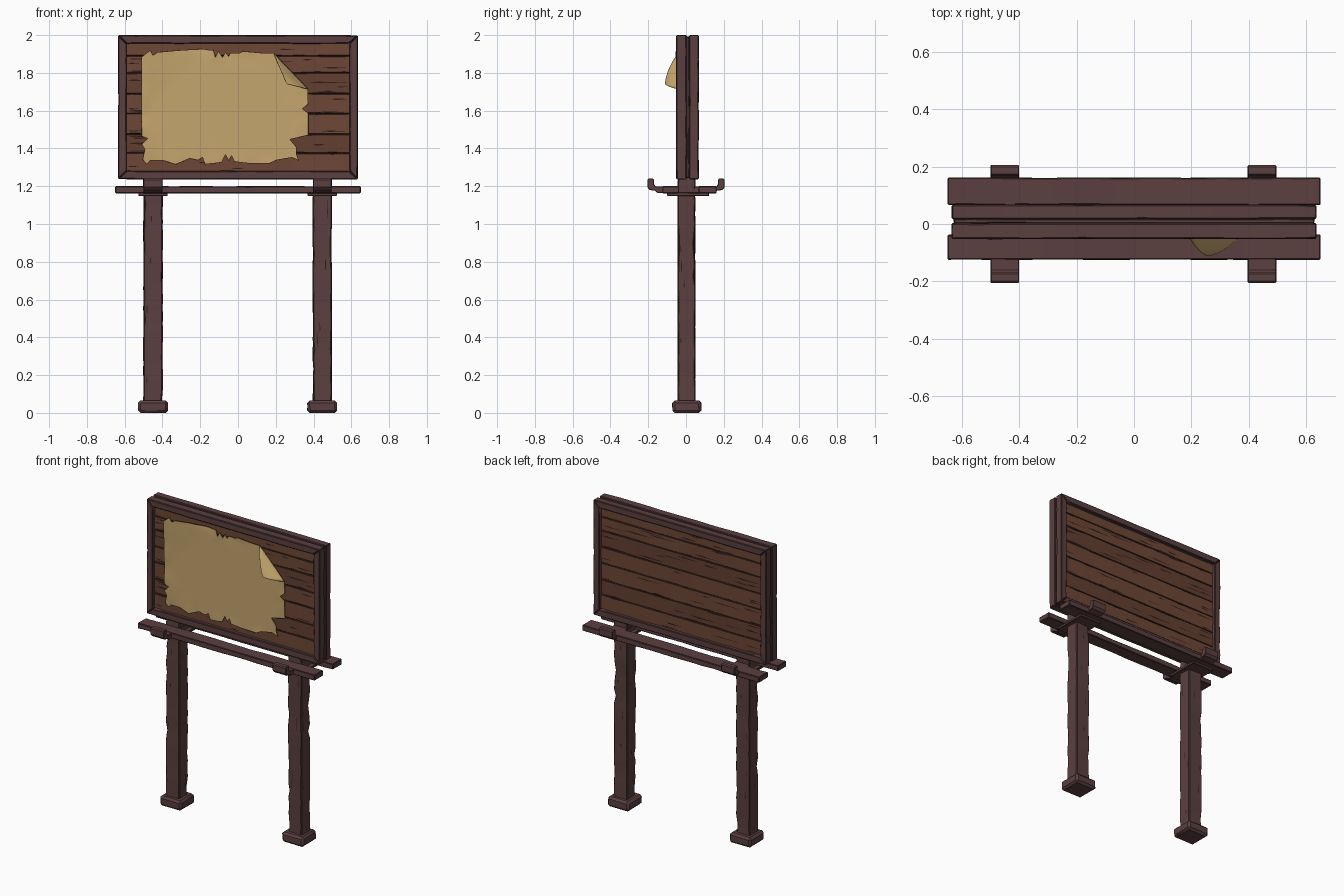
import bpy, bmesh, math, random
from mathutils import Vector, noise

if "Cube" in bpy.data.objects:
    bpy.data.objects.remove(bpy.data.objects["Cube"])
random.seed(7)

def mat(name, col):
    m = bpy.data.materials.new(name)
    m.diffuse_color = (*col, 1)
    m.use_nodes = True
    m.node_tree.nodes["Principled BSDF"].inputs["Base Color"].default_value = m.diffuse_color
    return m

FRAME = mat("purple_brown_wood", (0.105, 0.050, 0.051))
EDGE = mat("dark_wood_edge", (0.050, 0.024, 0.025))
PLANK = mat("brown_plank", (0.155, 0.062, 0.036))
PLANK2 = mat("brown_plank_deep", (0.125, 0.050, 0.030))
CRACK = mat("dark_crack", (0.030, 0.013, 0.011))
PAPER = mat("old_paper", (0.56, 0.38, 0.155))
PAPER_EDGE = mat("paper_edge", (0.20, 0.12, 0.045))

def finish(bm, name, mats, angle=35):
    me = bpy.data.meshes.new(name)
    for f in bm.faces:
        f.smooth = True
    bm.to_mesh(me)
    bm.free()
    for m in mats:
        me.materials.append(m)
    me.set_sharp_from_angle(angle=math.radians(angle))
    ob = bpy.data.objects.new(name, me)
    bpy.context.collection.objects.link(ob)
    return ob

def beam(name, lo, hi, axis, mats=(FRAME, EDGE), bevel=0.004, cuts=10, amp=0.004, miter=None):
    """Worn timber: bevelled box, sliced along its axis, sides pushed in by noise."""
    lo, hi = Vector(lo), Vector(hi)
    mid, size = (lo + hi) / 2, hi - lo
    bm = bmesh.new()
    bmesh.ops.create_cube(bm, size=1)
    for v in bm.verts:
        s = v.co.copy()
        v.co = Vector([mid[i] + s[i] * size[i] for i in range(3)])
        if miter and s[miter[0]] * miter[1] > 0:
            v.co[axis] -= math.copysign(miter[2], s[axis])
    bmesh.ops.bevel(bm, geom=bm.edges[:], offset=bevel, segments=1, profile=0.5,
                    affect='EDGES', material=1, clamp_overlap=True)
    no = Vector((0, 0, 0))
    no[axis] = 1
    pad = miter[2] if miter else bevel * 1.5
    for i in range(cuts):
        p = mid.copy()
        t = (i + random.uniform(0.2, 0.8)) / cuts
        p[axis] = lo[axis] + pad + t * (size[axis] - 2 * pad)
        bmesh.ops.bisect_plane(bm, geom=bm.verts[:] + bm.edges[:] + bm.faces[:],
                               plane_co=p, plane_no=no)
    off = Vector((random.uniform(0, 50), 0, 0))
    for v in bm.verts:
        q = v.co * 9
        q[axis] *= 2.0
        n = max(0.0, noise.noise(q + off) + 0.15)
        for a in range(3):
            if a != axis:
                v.co[a] -= math.copysign(min(1, n) * amp, v.co[a] - mid[a])
    bmesh.ops.recalc_face_normals(bm, faces=bm.faces[:])
    return finish(bm, name, mats)

# Posts, feet, collars and hooked brackets
for side, x in (("left", -0.45), ("right", 0.446)):
    beam(side + "_post", (x - .052, -.045, .04), (x + .052, .05, 1.25), 2, bevel=.006, cuts=22, amp=.009)
    beam(side + "_foot", (x - .08, -.073, 0), (x + .08, .082, .066), 2, (FRAME, FRAME), .013, 1, .004)
    beam(side + "_collar", (x - .078, -.1, 1.148), (x + .078, .122, 1.166), 0, bevel=.003, cuts=2, amp=.001)
    half = [(.15, 1.164), (.165, 1.176), (.192, 1.18), (.205, 1.195), (.205, 1.234),
            (.199, 1.24), (.174, 1.24), (.169, 1.234), (.169, 1.21), (.16, 1.198)]
    prof = half + [(-y, z) for y, z in reversed(half)]
    bm = bmesh.new()
    f = bm.faces.new([bm.verts.new((x - .05, y, z)) for y, z in prof])
    r = bmesh.ops.extrude_face_region(bm, geom=[f])
    bmesh.ops.translate(bm, vec=(.1, 0, 0), verts=[g for g in r['geom'] if isinstance(g, bmesh.types.BMVert)])
    bmesh.ops.recalc_face_normals(bm, faces=bm.faces[:])
    ends = [e for g in bm.faces if len(g.verts) > 4 for e in g.edges]
    bmesh.ops.bevel(bm, geom=ends, offset=.003, segments=1, profile=.5, affect='EDGES', material=1)
    finish(bm, side + "_hook_bracket", (FRAME, EDGE))

# Walkway planks in front of and behind the board
beam("front_walkway_plank", (-.65, -.125, 1.162), (.65, -.036, 1.2), 0, cuts=14)
beam("back_walkway_plank", (-.65, .065, 1.162), (.65, .162, 1.2), 0, cuts=14)

# Two mitred frames around a recessed core frame
X, Z0, Z1, W = .635, 1.236, 2.0, .046
for name, y0, y1, inset in (("front_frame", -.053, .004, 0), ("core_frame", .0, .02, .007),
                            ("back_frame", .016, .068, 0)):
    x, z0, z1 = X - inset, Z0 + inset, Z1 - inset
    w = W - inset
    beam(name + "_top", (-x, y0, z1 - w), (x, y1, z1), 0, miter=(2, -1, w), bevel=.005)
    beam(name + "_bottom", (-x, y0, z0), (x, y1, z0 + w), 0, miter=(2, 1, w), bevel=.005)
    beam(name + "_left", (-x, y0, z0), (-x + w, y1, z1), 2, miter=(0, 1, w), bevel=.005)
    beam(name + "_right", (x - w, y0, z0), (x, y1, z1), 2, miter=(0, -1, w), bevel=.005)

# Board planks, with a dark backing seen through the gaps
PF, PB = -.032, .046
beam("board_backing", (-.61, PF + .008, 1.26), (.61, PB - .008, 1.98), 0, (CRACK, CRACK), cuts=1, amp=0)
seams = [1.262, 1.375, 1.475, 1.585, 1.69, 1.80, 1.89, 1.975]
for i, (a, b) in enumerate(zip(seams, seams[1:])):
    beam(f"board_plank_{i + 1}", (-.605, PF, a), (.605, PB, b), 0,
         (PLANK2 if i in (1, 4) else PLANK, CRACK), .003, 16, .005)

# Wood cracks: thin tapered slivers lying just proud of the surface
bm = bmesh.new()
def crack(origin, along, across, length, width):
    pts = [(0, 0), (.3, -.5), (.65, -.25), (1, .1), (.6, .3), (.25, .5)]
    bm.faces.new([bm.verts.new(origin + along * (u * length) + across * (v * width)) for u, v in pts])
for s, y in ((1, PF - .0008), (-1, PB + .0008)):
    for i in range(48):
        ln = random.uniform(.05, .22)
        x = random.uniform(-.585, .585 - ln)
        if i % 3 == 0:
            x = .585 - ln if random.random() > .5 else -.585
        o = Vector((x if s > 0 else x + ln, y, random.uniform(1.29, 1.94)))
        crack(o, Vector((s, 0, 0)), Vector((0, 0, 1)), ln, random.uniform(.005, .011))
for x in (-.45, .446):
    for i in range(16):
        ang = (i % 4) * math.pi / 2
        n = Vector((round(math.sin(ang)), -round(math.cos(ang)), 0))
        t = Vector((-n.y, n.x, 0))
        d = .0525 if n.x else .048
        c = Vector((x, .0025, random.uniform(.12, 1.05)))
        crack(c + n * d + t * random.uniform(-.035, .035), Vector((0, 0, 1)), -t,
              random.uniform(.03, .1), .006)
finish(bm, "wood_cracks", (CRACK,))

# Torn paper: outline traced clockwise from the top left, in hundredths
outline = [(-51, 188.5), (-46.5, 192), (-45, 189.3), (-42.5, 191), (-31, 192), (-20, 192.6), (-13, 192),
           (-12, 188.3), (-10.3, 191.5), (-8.2, 188.3), (-6.6, 191), (-5, 188.8), (-4, 190.6), (1, 190.6),
           (2.4, 191.5), (12.4, 190.6), (19, 190.5), (37, 171.5), (37.2, 163.5), (34, 161), (37.2, 158.7),
           (37.2, 147), (27.5, 144.8), (31, 140.6), (31, 137), (32, 133.7), (28.5, 135.2), (20, 133.7),
           (16.5, 132), (6, 132), (-2, 133), (-3.4, 136.3), (-5, 133.5), (-6.6, 136.8), (-8.7, 132.5),
           (-17.5, 131.6), (-18.8, 135.3), (-21.3, 133.7), (-25.5, 134.7), (-33, 131.5), (-39.5, 133.6),
           (-46.5, 133.6), (-48.3, 131.5), (-50.5, 134.2), (-49.3, 139.5), (-51, 142.2), (-47.8, 145.3),
           (-51, 146.4)]
PY = -.043
bm = bmesh.new()
face = bm.faces.new([bm.verts.new((x / 100, PY, z / 100)) for x, z in outline])
face.normal_update()
if face.normal.y > 0:
    face.normal_flip()
for g in bmesh.ops.inset_individual(bm, faces=[face], thickness=.0025)['faces']:
    g.material_index = 1
bmesh.ops.triangulate(bm, faces=bm.faces[:])
for a, b, n in ((-.5, .36, (1, 0, 0)), (1.33, 1.92, (0, 0, 1))):
    for i in range(1, 16):
        t = a + (b - a) * i / 16
        bmesh.ops.bisect_plane(bm, geom=bm.verts[:] + bm.edges[:] + bm.faces[:],
                               plane_co=Vector(n) * t, plane_no=n)
for v in bm.verts:
    corner = max(0, (-.3 - v.co.x) + (v.co.z - 1.8))      # top left lifts off the board
    rim = max(0, 1 - min(v.co.x + .51, .37 - v.co.x, v.co.z - 1.315, 1.925 - v.co.z) / .08)
    v.co.y += .007 * rim * noise.noise(v.co * 14) - .04 * corner
ob = finish(bm, "torn_paper", (PAPER, PAPER_EDGE), 50)
sol = ob.modifiers.new("thickness", 'SOLIDIFY')
sol.thickness, sol.offset, sol.material_offset_rim = .004, -1, 1

# Curled paper corner: strip patch running from the crease to a lifted tip
A, B, T = Vector((.19, PY, 1.905)), Vector((.372, PY, 1.715)), Vector((.258, -.113, 1.742))
N = 10
bm = bmesh.new()
rows = []
for j in range(N + 1):
    v = j / N * .97
    row = []
    for i in range(N + 1):
        p = A.lerp(B, i / N).lerp(T, v)
        p.y -= .012 * math.sin(math.pi * v)
        row.append(bm.verts.new(p))
    rows.append(row)
for j in range(N):
    for i in range(N):
        bm.faces.new((rows[j][i], rows[j + 1][i], rows[j + 1][i + 1], rows[j][i + 1]))
bmesh.ops.recalc_face_normals(bm, faces=bm.faces[:])
if sum(f.normal.y for f in bm.faces) > 0:
    bmesh.ops.reverse_faces(bm, faces=bm.faces[:])
ob = finish(bm, "curled_paper_corner", (PAPER, PAPER_EDGE), 60)
sol = ob.modifiers.new("thickness", 'SOLIDIFY')
sol.thickness, sol.offset, sol.material_offset_rim = .003, -1, 1
